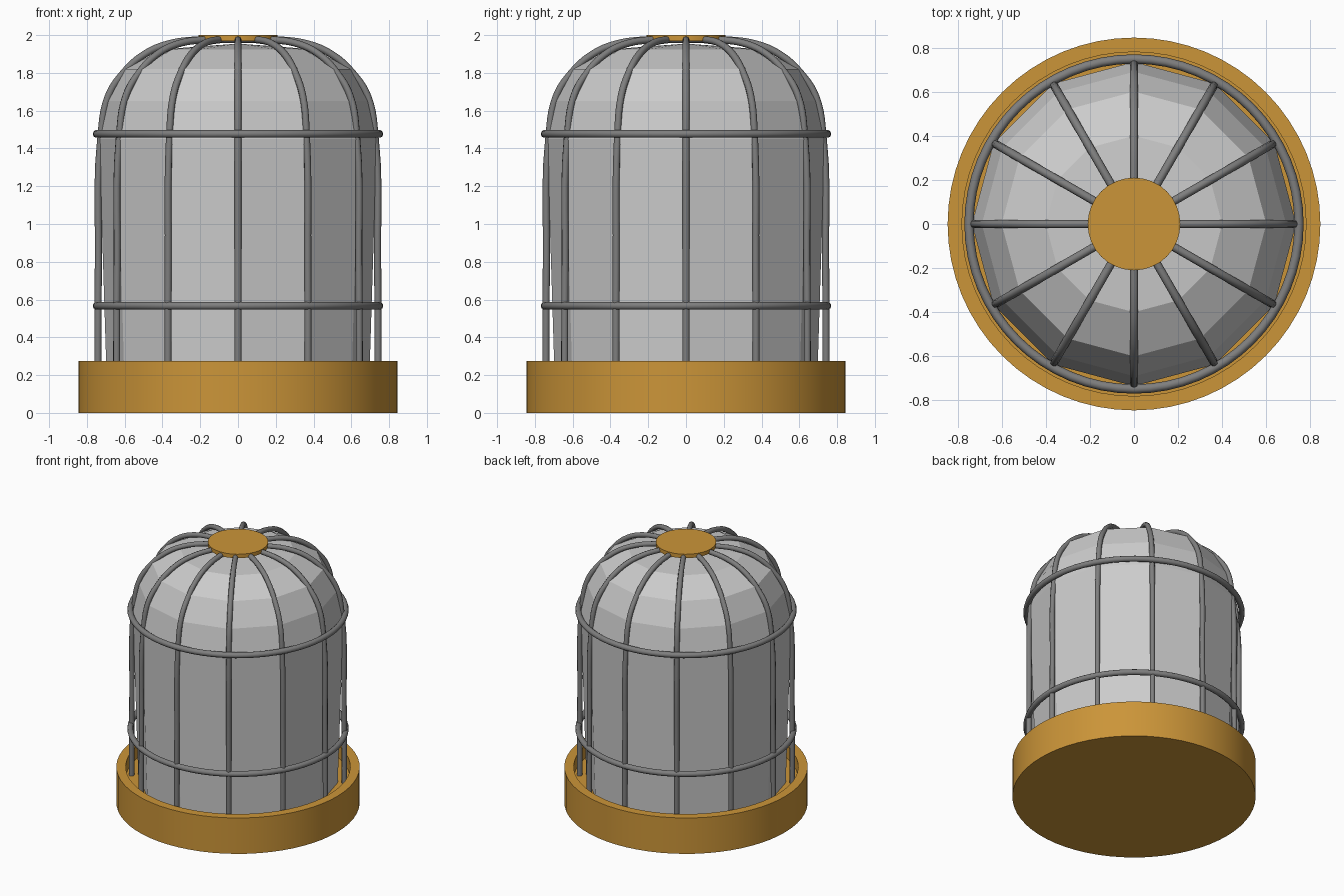
import bpy, math
from mathutils import Matrix

old = bpy.data.objects.get("Cube")
if old:
    bpy.data.objects.remove(old, do_unlink=True)


def material(name, color):
    m = bpy.data.materials.new(name)
    m.use_nodes = True
    m.diffuse_color = color
    m.node_tree.nodes["Principled BSDF"].inputs["Base Color"].default_value = color
    return m


brass = material("brass", (0.60, 0.30, 0.04, 1))
steel = material("steel", (0.21, 0.21, 0.21, 1))
glass = material("frosted glass", (0.60, 0.60, 0.60, 1))


def lathe(name, profile, sides, mat, smooth):
    """Revolve (radius, height) points about z; zero radius closes to a point."""
    verts, rings, faces = [], [], []
    for r, z in profile:
        count = 1 if r == 0 else sides
        rings.append([len(verts) + i for i in range(count)])
        for i in range(count):
            a = math.tau * i / sides
            verts.append((r * math.cos(a), r * math.sin(a), z))
    for low, high in zip(rings, rings[1:]):
        for i in range(sides):
            j = (i + 1) % sides
            if len(low) == 1:
                faces.append((low[0], high[j], high[i]))
            elif len(high) == 1:
                faces.append((low[i], low[j], high[0]))
            else:
                faces.append((low[i], low[j], high[j], high[i]))
    mesh = bpy.data.meshes.new(name)
    mesh.from_pydata(verts, [], faces)
    mesh.materials.append(mat)
    ob = bpy.data.objects.new(name, mesh)
    bpy.context.collection.objects.link(ob)
    if smooth:
        bpy.ops.object.select_all(action="DESELECT")
        ob.select_set(True)
        bpy.context.view_layer.objects.active = ob
        bpy.ops.object.shade_smooth_by_angle(angle=math.radians(30))
    return ob


# Round base with a raised rim around a shallow recess
lathe("base", [(0, 0), (0.845, 0), (0.845, 0.275), (0.78, 0.275),
               (0.78, 0.18), (0, 0.18)], 64, brass, True)

# Faceted glass cover
lathe("glass_cover", [(0.695, 0.17), (0.735, 1.45), (0.69, 1.65), (0.60, 1.82),
                      (0.40, 1.925), (0, 1.955)], 12, glass, False)

# Cap where the cage bars meet
lathe("top_cap", [(0, 1.97), (0.21, 1.97), (0.21, 2.0), (0, 2.0)], 32, brass, True)

# Cage bars: one bent wire shared by twelve objects
wire = bpy.data.curves.new("cage_bar", "CURVE")
wire.dimensions = "3D"
wire.bevel_depth = 0.019
wire.bevel_resolution = 2
wire.resolution_u = 5
wire.use_fill_caps = True
wire.materials.append(steel)
path = [(0.742, 0.17), (0.739, 0.8), (0.725, 1.47), (0.685, 1.68), (0.606, 1.80),
        (0.508, 1.89), (0.38, 1.95), (0.19, 1.976), (0.05, 1.976)]
spline = wire.splines.new("BEZIER")
spline.bezier_points.add(len(path) - 1)
for point, (r, z) in zip(spline.bezier_points, path):
    point.co = (r, 0, z)
    point.handle_left_type = point.handle_right_type = "AUTO"
for i in range(12):
    bar = bpy.data.objects.new(f"cage_bar_{i + 1}", wire)
    bar.matrix_world = Matrix.Rotation(math.tau * i / 12, 4, "Z")
    bpy.context.collection.objects.link(bar)

# Two hoops around the cage
for name, z in (("lower_hoop", 0.567), ("upper_hoop", 1.477)):
    bpy.ops.mesh.primitive_torus_add(location=(0, 0, z), major_radius=0.748,
                                     minor_radius=0.021, major_segments=64,
                                     minor_segments=10)
    hoop = bpy.context.object
    hoop.name = name
    hoop.data.materials.append(steel)
    bpy.ops.object.shade_smooth()
